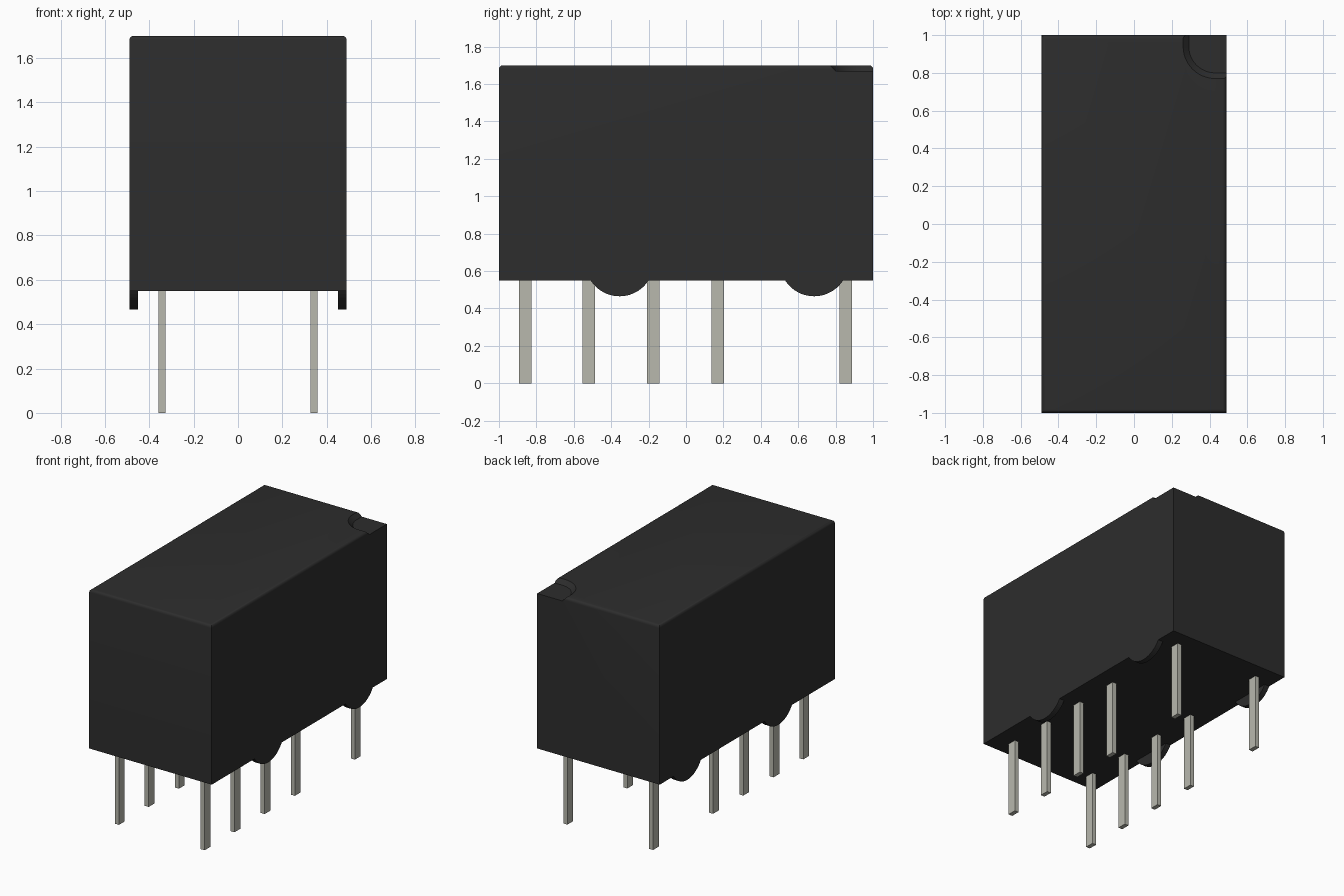
import bpy, bmesh
from math import sin, cos, pi, asin

cube = bpy.data.objects.get("Cube")
if cube:
    bpy.data.objects.remove(cube, do_unlink=True)


def material(name, color):
    m = bpy.data.materials.new(name)
    m.use_nodes = True
    m.diffuse_color = color
    m.node_tree.nodes["Principled BSDF"].inputs["Base Color"].default_value = color
    return m


black = material("black plastic", (0.026, 0.026, 0.026, 1))
metal = material("tinned metal", (0.48, 0.48, 0.42, 1))


def finish(bm, name, mat):
    bmesh.ops.recalc_face_normals(bm, faces=bm.faces)
    mesh = bpy.data.meshes.new(name)
    bm.to_mesh(mesh)
    bm.free()
    mesh.materials.append(mat)
    obj = bpy.data.objects.new(name, mesh)
    bpy.context.collection.objects.link(obj)
    return obj


def box_mesh(x0, x1, y0, y1, z0, z1):
    bm = bmesh.new()
    bmesh.ops.create_cube(bm, size=1)
    for v in bm.verts:
        v.co.x = x1 if v.co.x > 0 else x0
        v.co.y = y1 if v.co.y > 0 else y0
        v.co.z = z1 if v.co.z > 0 else z0
    return bm


def loft(name, lower, upper, mat):
    """Solid between two matching closed outlines."""
    bm = bmesh.new()
    a = [bm.verts.new(p) for p in lower]
    b = [bm.verts.new(p) for p in upper]
    bm.faces.new(a)
    bm.faces.new(b)
    for i in range(len(a)):
        j = (i + 1) % len(a)
        bm.faces.new((a[i], a[j], b[j], b[i]))
    return finish(bm, name, mat)


HALF_X, BOTTOM, TOP = 0.49, 0.55, 1.70

# Case with rounded top edges
bm = box_mesh(-HALF_X, HALF_X, -1, 1, BOTTOM, TOP)
rim = [e for e in bm.edges if all(v.co.z > TOP - 0.01 for v in e.verts)]
bmesh.ops.bevel(bm, geom=rim, offset=0.02, segments=4, profile=0.5, affect='EDGES')
case = finish(bm, "case", black)


# Sloped corner recess marking the first pin
def recess_outline(radius, z):
    cx, cy, far_x, far_y = 0.43, 0.94, 0.6, 1.1
    arc = [(cx - radius * cos(t), cy - radius * sin(t), z)
           for t in (pi / 2 * i / 12 for i in range(13))]
    return [(far_x, far_y, z), (cx - radius, far_y, z)] + arc + [(far_x, cy - radius, z)]


cutter = loft("recess_cutter", recess_outline(0.14, TOP - 0.03),
              recess_outline(0.18, TOP + 0.01), black)
cutter.hide_render = True
cut = case.modifiers.new("corner recess", 'BOOLEAN')
cut.operation = 'DIFFERENCE'
cut.solver = 'EXACT'
cut.object = cutter

# Bake the cut, then drop the cutter
bpy.context.view_layer.objects.active = case
case.select_set(True)
bpy.ops.object.modifier_apply(modifier=cut.name)
bpy.data.objects.remove(cutter, do_unlink=True)
bpy.ops.object.shade_smooth_by_angle(angle=pi / 6)


# Round standoff tabs under both long sides
def tab_outline(x, y):
    half, drop = 0.155, 0.085
    r = (half ** 2 + drop ** 2) / (2 * drop)
    a = asin(half / r)
    angles = [-a + 2 * a * i / 20 for i in range(21)]
    return [(x, y + r * sin(t), BOTTOM - drop + r - r * cos(t)) for t in angles]


for side, label in ((1, "left"), (-1, "right")):
    for y, end in ((-0.355, "front"), (0.685, "back")):
        loft(f"{label}_{end}_standoff", tab_outline(side * HALF_X, y),
             tab_outline(side * (HALF_X - 0.04), y), black)

    # Row of flat pins
    for i, y in enumerate((-0.86, -0.52, -0.175, 0.17, 0.855)):
        x = side * 0.343
        bm = box_mesh(x - 0.016, x + 0.016, y - 0.033, y + 0.033, 0, BOTTOM + 0.01)
        finish(bm, f"{label}_pin_{i + 1}", metal)
